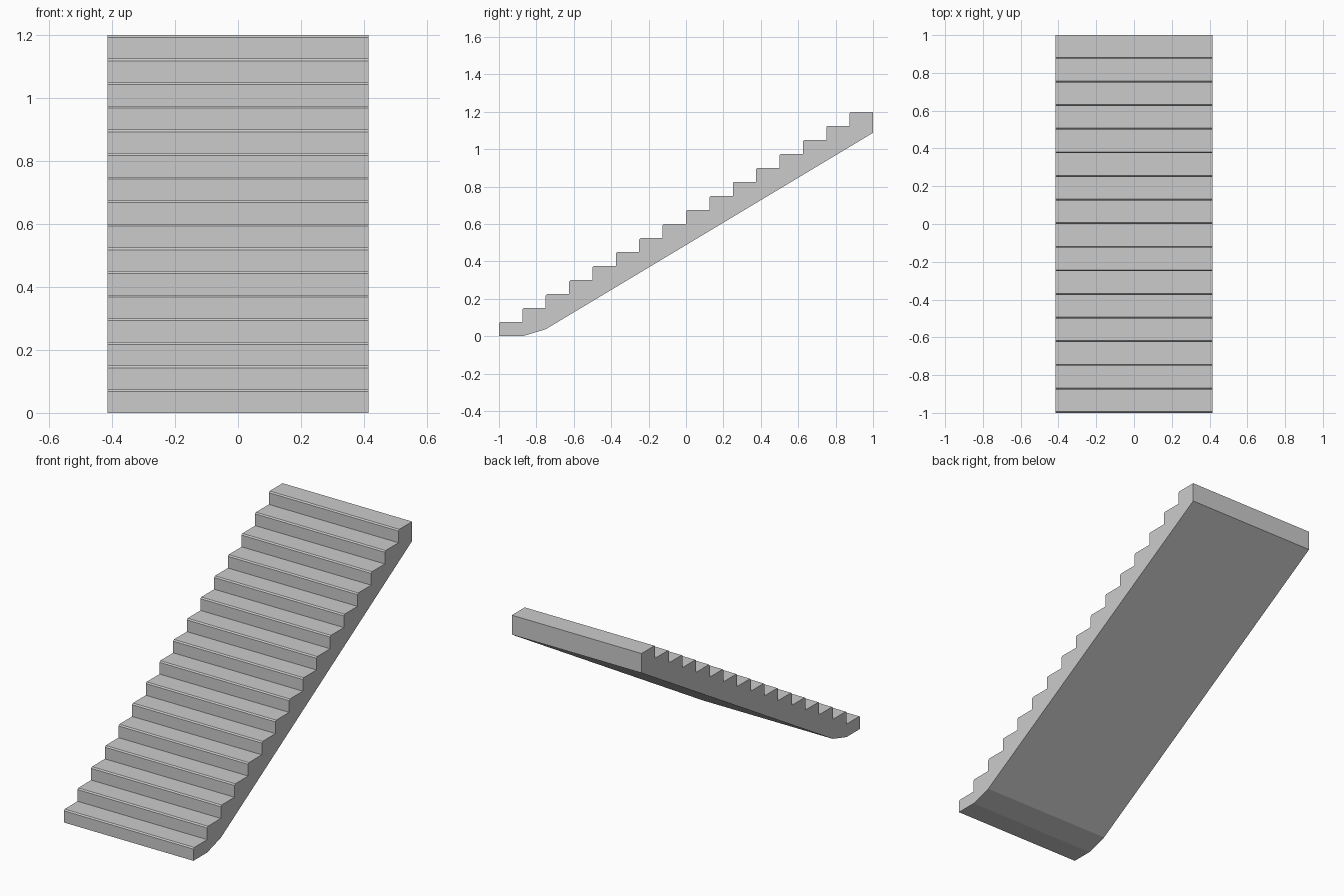
import bpy
import bmesh

if "Cube" in bpy.data.objects:
    bpy.data.objects.remove(bpy.data.objects["Cube"])

STEPS = 16
RUN, RISE = 2 / STEPS, 1.2 / STEPS
HALF_WIDTH = 0.415
NOSE = 0.007  # chamfer on each step edge

# Side profile (y, z): underside first, then the steps from top to bottom
profile = [(-1, 0), (-1 + RUN, 0), (-1 + 2 * RUN, RISE / 2),
           (1, 1.2 - 1.5 * RISE), (1, 1.2)]
for i in reversed(range(STEPS)):
    y, z = -1 + i * RUN, (i + 1) * RISE
    profile += [(y + NOSE, z), (y, z - NOSE)]
    if i:
        profile.append((y, z - RISE))

# Extrude the profile across the width
bm = bmesh.new()
side = bm.faces.new([bm.verts.new((-HALF_WIDTH, y, z)) for y, z in profile])
ext = bmesh.ops.extrude_face_region(bm, geom=[side], use_keep_orig=True)
verts = [g for g in ext["geom"] if isinstance(g, bmesh.types.BMVert)]
bmesh.ops.translate(bm, verts=verts, vec=(2 * HALF_WIDTH, 0, 0))
bmesh.ops.recalc_face_normals(bm, faces=bm.faces)

# Staircase flight
mesh = bpy.data.meshes.new("stair_flight")
bm.to_mesh(mesh)
bm.free()
stairs = bpy.data.objects.new("stair_flight", mesh)
bpy.context.collection.objects.link(stairs)
